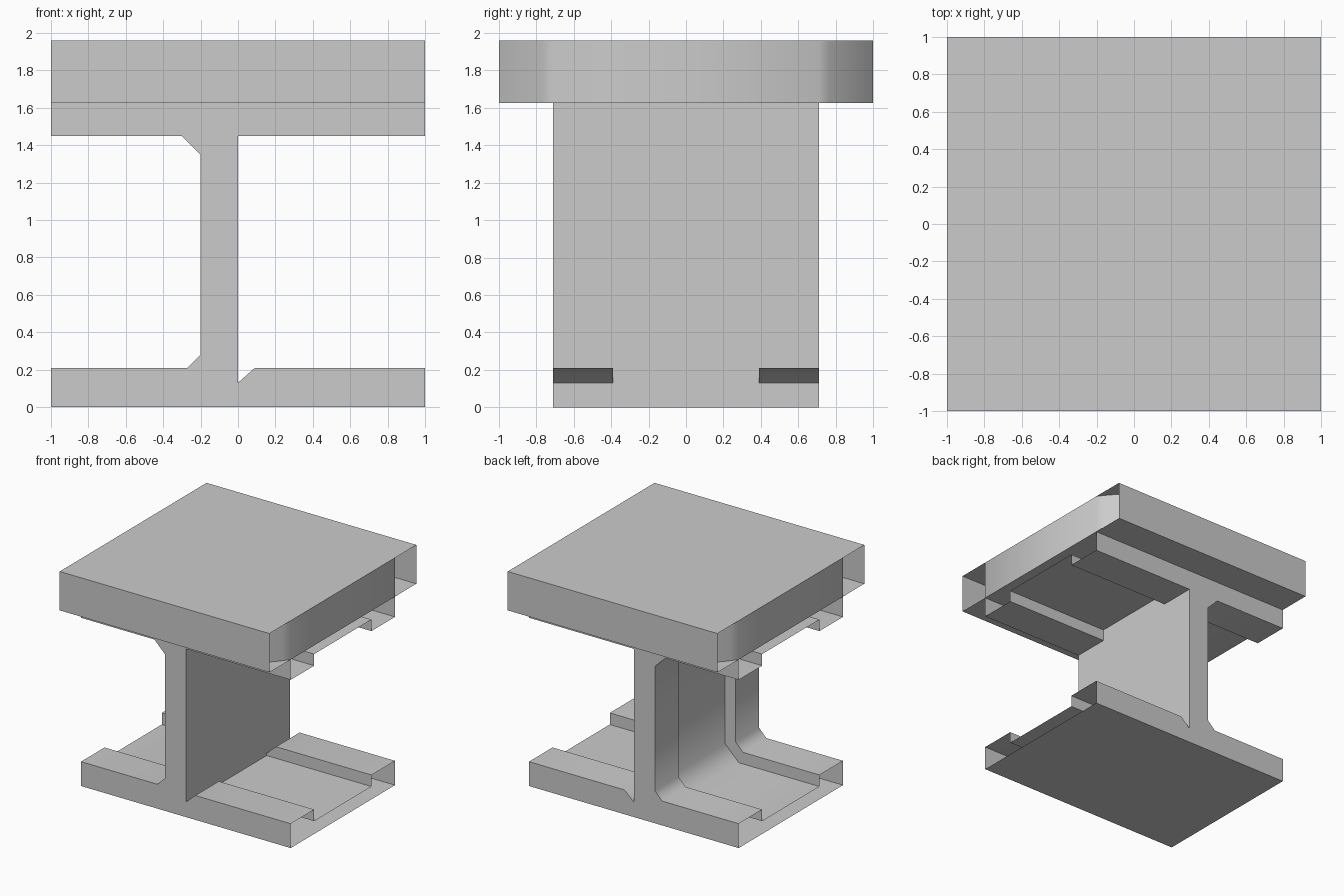
import bpy, bmesh
from math import cos, sin, atan2, hypot, radians

if "Cube" in bpy.data.objects:
    bpy.data.objects.remove(bpy.data.objects["Cube"])


def add_object(name, bm):
    mesh = bpy.data.meshes.new(name)
    bm.to_mesh(mesh)
    bm.free()
    ob = bpy.data.objects.new(name, mesh)
    bpy.context.collection.objects.link(ob)
    return ob


def prism(name, profile, half_depth):
    """Extrude a front (x, z) outline along y."""
    bm = bmesh.new()
    face = bm.faces.new([bm.verts.new((x, -half_depth, z)) for x, z in profile])
    ext = bmesh.ops.extrude_face_region(bm, geom=[face])["geom"]
    moved = [v for v in ext if isinstance(v, bmesh.types.BMVert)]
    bmesh.ops.translate(bm, verts=moved, vec=(0, 2 * half_depth, 0))
    bmesh.ops.recalc_face_normals(bm, faces=bm.faces)
    return add_object(name, bm)


def sheet(bm, *corners):
    bm.faces.new([bm.verts.new(c) for c in corners])


def smooth(ob, angle):
    bpy.ops.object.select_all(action='DESELECT')
    ob.select_set(True)
    bpy.context.view_layer.objects.active = ob
    bpy.ops.object.shade_smooth_by_angle(angle=radians(angle))


W, FLANGE, SEAT, TOP = 0.71, 1.45, 1.625, 1.96

# I-shaped beam: flanges, web, chamfers and the notch at the web's foot
beam = prism("beam", [
    (-1, 0), (1, 0), (1, .21), (.09, .21), (0, .13), (0, FLANGE),
    (1, FLANGE), (1, SEAT), (-1, SEAT), (-1, FLANGE), (-.3, FLANGE),
    (-.2, 1.35), (-.2, .28), (-.27, .21), (-1, .21)], W)

# Recesses between the raised edge ribs
cutters = [
    prism("left_recess_cutter", [(-1.1, .11), (-.23, .11), (-.1, .24), (-.1, 1.39),
                                 (-.26, 1.55), (-1.1, 1.55)], .39),
    prism("lower_right_recess_cutter", [(1.1, .11), (1.1, .3), (0, .3), (0, .11)], .39),
    prism("upper_right_recess_cutter", [(1.1, 1.35), (1.1, 1.55), (0, 1.55), (0, 1.35)], .39),
]
bpy.context.view_layer.objects.active = beam
for cutter in cutters:
    cutter.hide_render = True
    mod = beam.modifiers.new("recess", 'BOOLEAN')
    mod.operation, mod.solver, mod.object = 'DIFFERENCE', 'EXACT', cutter
    bpy.ops.object.modifier_apply(modifier=mod.name)
    bpy.data.objects.remove(cutter)

# The beam is a shell with open left and right ends
bm = bmesh.new()
bm.from_mesh(beam.data)
bm.normal_update()
ends = [f for f in bm.faces
        if abs(f.normal.x) > .9 and abs(f.calc_center_median().x) > .99]
bmesh.ops.delete(bm, geom=ends, context='FACES')
bm.to_mesh(beam.data)
bm.free()
smooth(beam, 50)

# Inner bulkheads that continue the web through both flanges
bm = bmesh.new()
for lo, hi in ((0, .13), (FLANGE, SEAT)):
    sheet(bm, (0, -W, lo), (0, W, lo), (0, W, hi), (0, -W, hi))
add_object("web_bulkheads", bm)

# Open-ended slab: top, long sides and underside ledges
bm = bmesh.new()
sheet(bm, (-1, -1, TOP), (1, -1, TOP), (1, 1, TOP), (-1, 1, TOP))
for s in (-1, 1):
    sheet(bm, (-s, s, SEAT), (-s, s, TOP), (s, s, TOP), (s, s, SEAT))
    sheet(bm, (-s, s, SEAT), (s, s, SEAT), (s, s * W, SEAT), (-s, s * W, SEAT))
bmesh.ops.remove_doubles(bm, verts=bm.verts, dist=1e-4)
bmesh.ops.recalc_face_normals(bm, faces=bm.faces)
add_object("slab_shell", bm)

# Inner end walls, curving back to the slab's long sides
radius, a0 = hypot(1, W), atan2(W, 1)
a1 = radians(90) - a0
arc = [(radius * cos(a0 + (a1 - a0) * i / 6), radius * sin(a0 + (a1 - a0) * i / 6))
       for i in range(7)]
outline = [(x, -y) for x, y in reversed(arc)] + arc
for name, s in (("right_end_wall", 1), ("left_end_wall", -1)):
    bm = bmesh.new()
    rows = [[bm.verts.new((s * x, s * y, z)) for x, y in outline] for z in (SEAT, TOP)]
    for i in range(len(outline) - 1):
        bm.faces.new((rows[0][i], rows[0][i + 1], rows[1][i + 1], rows[1][i]))
    smooth(add_object(name, bm), 50)
